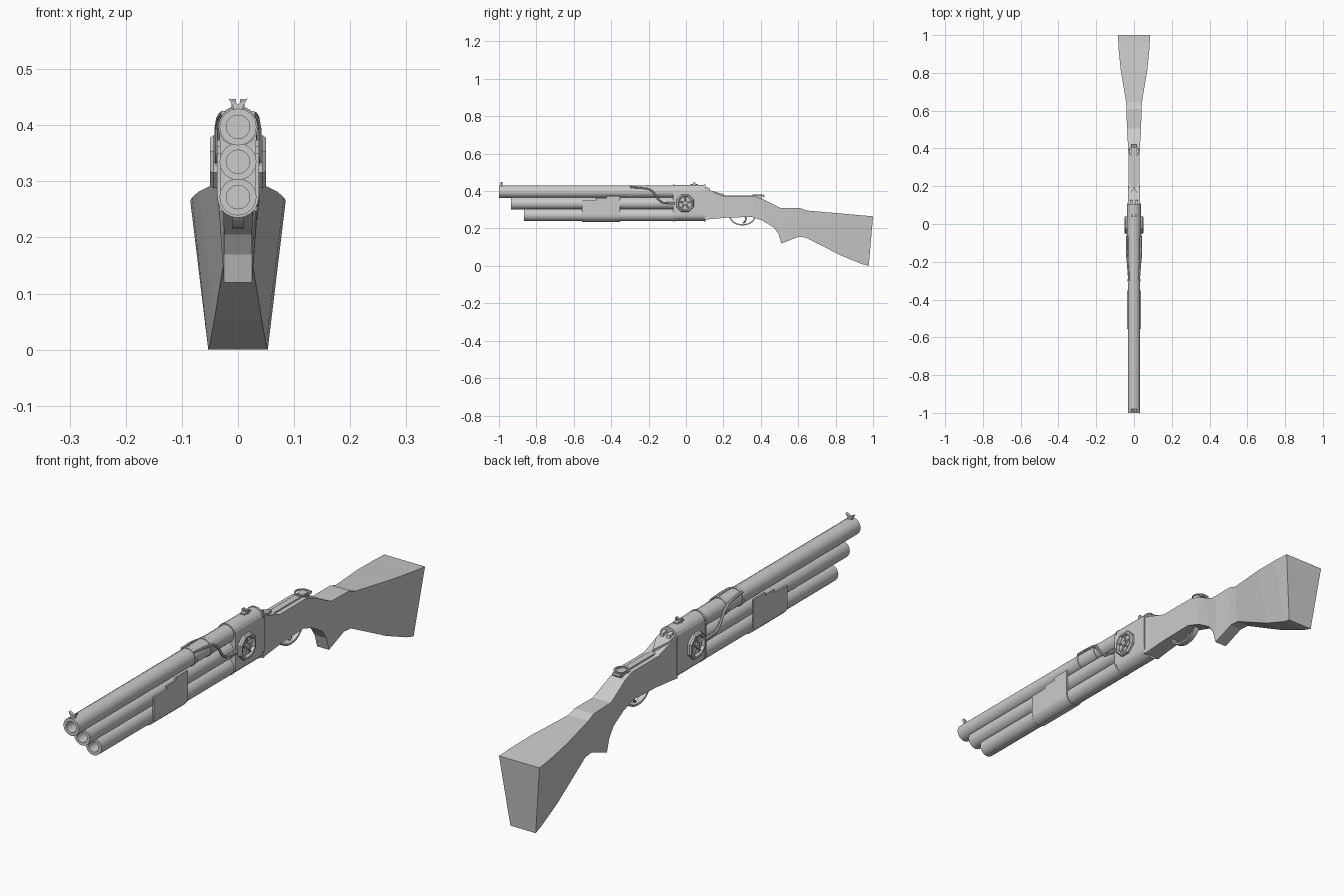
import bpy, bmesh
from math import sin, cos, pi
from mathutils import Vector, Matrix

if "Cube" in bpy.data.objects:
    bpy.data.objects.remove(bpy.data.objects["Cube"], do_unlink=True)

grey = bpy.data.materials.new("plain grey")
grey.use_nodes = True
grey.diffuse_color = (0.6, 0.6, 0.6, 1)
grey.node_tree.nodes["Principled BSDF"].inputs["Base Color"].default_value = (0.6, 0.6, 0.6, 1)


def finish(name, bm, smooth=False):
    bmesh.ops.recalc_face_normals(bm, faces=bm.faces[:])
    mesh = bpy.data.meshes.new(name)
    bm.to_mesh(mesh)
    bm.free()
    mesh.materials.append(grey)
    ob = bpy.data.objects.new(name, mesh)
    bpy.context.collection.objects.link(ob)
    if smooth:
        bpy.ops.object.select_all(action='DESELECT')
        ob.select_set(True)
        bpy.context.view_layer.objects.active = ob
        bpy.ops.object.shade_smooth_by_angle(angle=0.6)
    return ob


def loft(name, rings, closed=False, smooth=False):
    """Skin equal-length rings of points; cap the ends unless the loop is closed."""
    bm = bmesh.new()
    rows = [[bm.verts.new(p) for p in r] for r in rings]
    n = len(rows[0])
    pairs = list(zip(rows, rows[1:])) + ([(rows[-1], rows[0])] if closed else [])
    for a, b in pairs:
        for i in range(n):
            j = (i + 1) % n
            bm.faces.new((a[i], a[j], b[j], b[i]))
    if not closed:
        bm.faces.new(rows[0])
        bm.faces.new(rows[-1])
    return finish(name, bm, smooth)


def along_y(name, xz, y0, y1):
    return loft(name, [[(x, y, z) for x, z in xz] for y in (y0, y1)])


def along_x(name, yz, x0, x1):
    return loft(name, [[(x, y, z) for y, z in yz] for x in (x0, x1)])


def box(name, x0, x1, y0, y1, z0, z1):
    return along_y(name, [(x0, z0), (x1, z0), (x1, z1), (x0, z1)], y0, y1)


def arc(r, z, a0, a1, n):
    return [(r * cos(a0 + (a1 - a0) * i / n), z + r * sin(a0 + (a1 - a0) * i / n)) for i in range(n + 1)]


def circle(r, z, n):
    return arc(r, z, 0, 2 * pi, n)[:-1]


def wire(name, pts, r, sides=6):
    """Round rod swept through the points."""
    pts = [Vector(p) for p in pts]
    rings = []
    for i, p in enumerate(pts):
        t = (pts[min(i + 1, len(pts) - 1)] - pts[max(i - 1, 0)]).normalized()
        u = t.cross(Vector((0.3, 0.1, 1))).normalized()
        v = t.cross(u)
        rings.append([p + r * (cos(2 * pi * k / sides) * u + sin(2 * pi * k / sides) * v) for k in range(sides)])
    return loft(name, rings)


# Three stacked barrels with recessed bores
for name, z, muzzle in (("top", 0.397, -1.0), ("middle", 0.335, -0.935), ("bottom", 0.272, -0.866)):
    steps = [(muzzle + 0.08, 0.021), (muzzle, 0.021), (muzzle, 0.033), (0.1, 0.033)]
    loft(name + "_barrel", [[(x, y, h) for x, h in circle(r, z, 16)] for y, r in steps], smooth=True)

# Receiver: rounded slab around the barrels, with a raised lip at each end
def capsule(r):
    return arc(r, 0.397, 0, pi, 10) + arc(r, 0.276, pi, 2 * pi, 10)

along_y("receiver", capsule(0.036), -0.07, 0.105)
along_y("receiver_front_lip", capsule(0.0375), -0.07, -0.062)
along_y("receiver_rear_lip", capsule(0.0375), 0.097, 0.105)

# Fore grip: U-shaped wrap and stepped side plates
along_y("fore_grip_wrap", arc(0.037, 0.272, pi, 2 * pi, 10) + arc(0.031, 0.272, 2 * pi, pi, 10), -0.556, -0.353)
steps = [(-0.556, 0.272), (-0.353, 0.272), (-0.353, 0.374), (-0.425, 0.374), (-0.425, 0.362),
         (-0.48, 0.362), (-0.48, 0.35), (-0.556, 0.35)]
for side, s in (("left", 1), ("right", -1)):
    along_x(side + "_fore_grip_plate", steps, s * 0.031, s * 0.037)

# Stock: sections of y top, y bottom, z top, z bottom, half width top, half width bottom
sections = [
    (0.10, 0.10, 0.405, 0.247, 0.034, 0.034), (0.13, 0.13, 0.398, 0.25, 0.032, 0.032),
    (0.21, 0.22, 0.371, 0.258, 0.030, 0.030), (0.37, 0.35, 0.371, 0.262, 0.030, 0.028),
    (0.41, 0.41, 0.357, 0.242, 0.031, 0.026), (0.46, 0.47, 0.332, 0.205, 0.035, 0.025),
    (0.505, 0.495, 0.31, 0.17, 0.038, 0.025), (0.53, 0.51, 0.31, 0.12, 0.038, 0.025),
    (0.61, 0.60, 0.309, 0.155, 0.040, 0.025), (0.645, 0.64, 0.296, 0.152, 0.042, 0.026),
    (0.82, 0.83, 0.281, 0.055, 0.071, 0.042), (0.93, 0.94, 0.271, 0.01, 0.082, 0.05),
    (1.0, 0.977, 0.265, 0.0, 0.085, 0.053)]
loft("stock", [[(-wb, yb, zb), (wb, yb, zb), (wt, yt, zt), (-wt, yt, zt)]
               for yt, yb, zt, zb, wt, wb in sections])

# Pointed tang, spine rod and hammers behind the receiver
tang = [(-0.028, 0.1), (0.028, 0.1), (0.028, 0.14), (0, 0.2), (-0.028, 0.14)]
loft("tang", [[(x, y, z - 0.28 * (y - 0.1)) for x, y in tang] for z in (0.38, 0.412)])
box("spine_plate", -0.012, 0.012, 0.18, 0.4, 0.36, 0.376)
for side, x in (("left", 0.014), ("right", -0.014)):
    along_x(side + "_hammer", [(0.1, 0.38), (0.13, 0.39), (0.125, 0.416), (0.1, 0.422)], x - 0.007, x + 0.007)

# Octagonal side dials with a hub and spokes
Y, Z = -0.005, 0.335
for side, s in (("left", 1), ("right", -1)):
    prof = [(0.051, 0.034), (0.051, 0.044), (0.046, 0.05), (0.039, 0.05), (0.036, 0.042), (0.036, 0.034)]
    loft(side + "_dial_rim",
         [[(s * x, Y + r * cos(a), Z + r * sin(a)) for r, x in prof]
          for a in (pi / 8 + k * pi / 4 for k in range(8))], closed=True)
    along_x(side + "_dial_face", [(Y + y, Z + z) for y, z in circle(0.037, 0, 8)], s * 0.034, s * 0.039)
    along_x(side + "_dial_hub", [(Y + y, Z + z) for y, z in circle(0.011, 0, 8)], s * 0.036, s * 0.048)
    for k in range(5):
        a = pi / 2 + k * 2 * pi / 5
        wire(f"{side}_dial_spoke_{k + 1}", [(s * 0.041, Y + r * cos(a), Z + r * sin(a)) for r in (0.005, 0.038)], 0.004)

    # Cable from the barrel clamp down to the receiver
    path = [(0.026, -0.3, 0.421), (0.030, -0.25, 0.419), (0.034, -0.2, 0.412), (0.037, -0.175, 0.395),
            (0.037, -0.145, 0.352), (0.037, -0.125, 0.338), (0.037, -0.06, 0.334)]
    wire(side + "_cable", [(s * x, y, z) for x, y, z in path], 0.005)
    wire(side + "_cable_socket", [(s * 0.036, -0.09, 0.334), (s * 0.036, -0.06, 0.334)], 0.007, 8)

for i, y in enumerate((-0.305, -0.21)):
    along_y(f"barrel_clamp_{i + 1}", circle(0.0355, 0.397, 16), y, y + 0.014)

# Trigger guard: flat band bent into a loop, plus trigger
band = []
for i in range(13):
    a = pi + pi * i / 12
    c, d = cos(a), sin(a)
    band.append([(x, 0.302 + (0.07 - t) * c, 0.266 + (0.05 - t) * d)
                 for x, t in ((-0.011, 0), (0.011, 0), (0.011, 0.007), (-0.011, 0.007))])
loft("trigger_guard", band)
wire("trigger", [(0, 0.315, 0.268), (0, 0.322, 0.25), (0, 0.315, 0.236), (0, 0.305, 0.229)], 0.005)

# Front sight with notched top, rear notch on the receiver
along_y("front_sight", [(-0.008, 0.425), (0.008, 0.425), (0.009, 0.434), (0.017, 0.448), (0.007, 0.443),
                        (0, 0.437), (-0.007, 0.443), (-0.017, 0.448), (-0.009, 0.434)], -0.992, -0.98)
box("rear_sight_base", -0.009, 0.009, 0.025, 0.065, 0.428, 0.437)
for side, x in (("left", 0.008), ("right", -0.008)):
    box(side + "_rear_sight_post", x - 0.004, x + 0.004, 0.038, 0.05, 0.43, 0.447)

# Folded peep sight on the wrist
loft("peep_sight_ring", [[(r * cos(a), 0.385 + r * sin(a), z) for r, z in
                          ((0.029, 0.376), (0.029, 0.381), (0.023, 0.381), (0.023, 0.376))]
                         for a in (k * pi / 8 for k in range(16))], closed=True)
box("peep_sight_base", -0.014, 0.014, 0.37, 0.405, 0.345, 0.378)
wire("peep_sight_pin", [(-0.016, 0.415, 0.372), (0.016, 0.415, 0.372)], 0.006)
